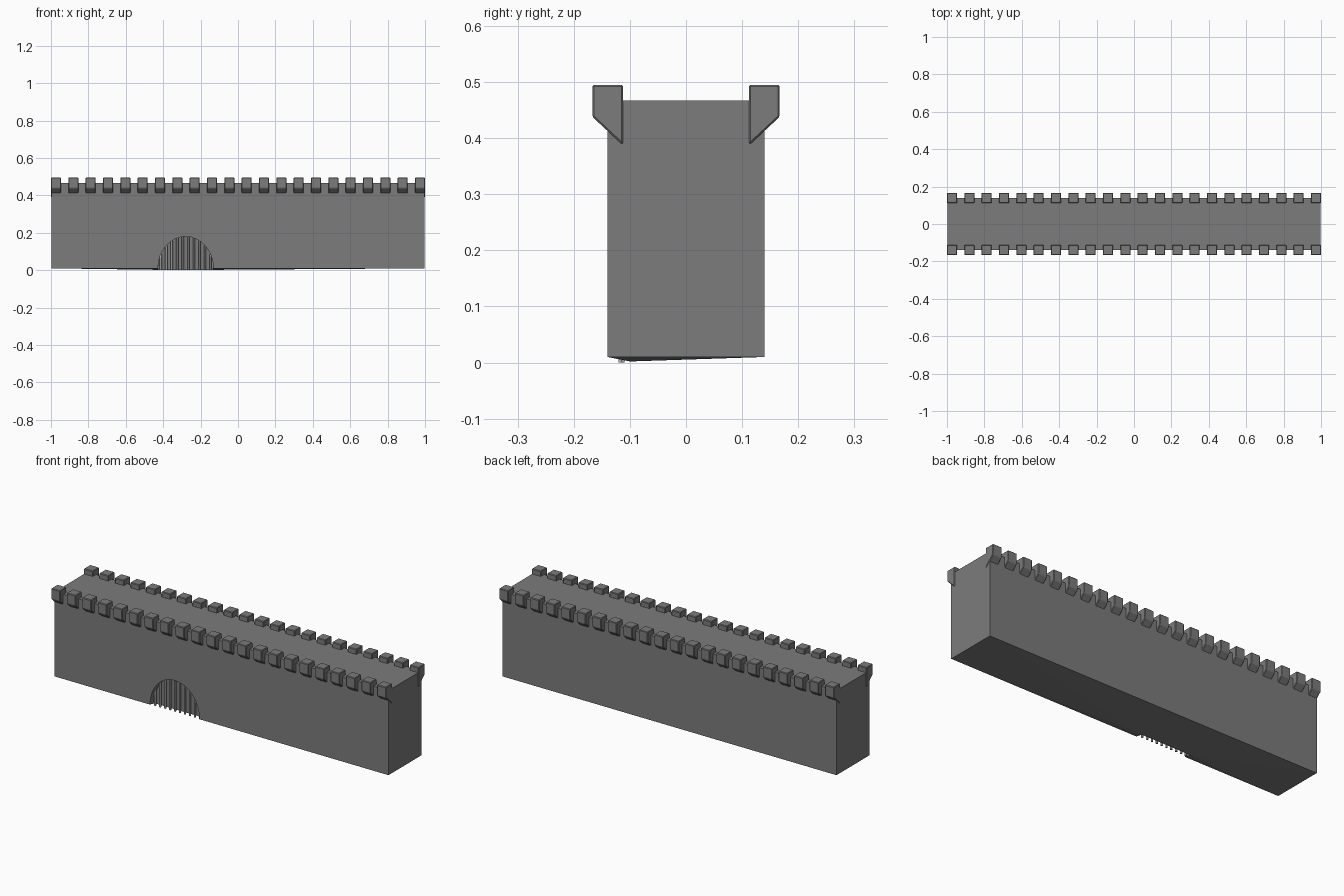
import bpy, bmesh, math
from mathutils import Vector

cube = bpy.data.objects.get("Cube")
if cube:
    bpy.data.objects.remove(cube, do_unlink=True)


def material(name, value):
    mat = bpy.data.materials.new(name)
    mat.use_nodes = True
    color = (value, value, value, 1)
    mat.diffuse_color = color
    mat.node_tree.nodes["Principled BSDF"].inputs["Base Color"].default_value = color
    return mat


stone = material("grey stone", 0.2)
metal = material("pale metal", 0.5)


def prism(name, points, vector, mat):
    """Extrude a closed outline along a vector."""
    bm = bmesh.new()
    face = bm.faces.new([bm.verts.new(p) for p in points])
    ext = bmesh.ops.extrude_face_region(bm, geom=[face])
    moved = [v for v in ext["geom"] if isinstance(v, bmesh.types.BMVert)]
    bmesh.ops.translate(bm, verts=moved, vec=Vector(vector))
    bmesh.ops.recalc_face_normals(bm, faces=bm.faces)
    mesh = bpy.data.meshes.new(name)
    bm.to_mesh(mesh)
    bm.free()
    mesh.materials.append(mat)
    obj = bpy.data.objects.new(name, mesh)
    bpy.context.collection.objects.link(obj)
    return obj


# Wall body with an arched recess in the front
FRONT, BACK, RECESS, BASE, TOP = -0.14, 0.14, -0.1, 0.01, 0.467
ARCH_X, ARCH_W, ARCH_H = -0.28, 0.148, 0.17
wall = prism("wall", [(-0.997, FRONT, BASE), (0.997, FRONT, BASE),
                      (0.997, FRONT, TOP), (-0.997, FRONT, TOP)],
             (0, BACK - FRONT, 0), stone)

arc = [math.pi * i / 16 for i in range(17)]
outline = [(ARCH_X + ARCH_W * math.cos(a), -0.2, BASE + ARCH_H * math.sin(a)) for a in arc]
outline += [(ARCH_X - ARCH_W, -0.2, -0.1), (ARCH_X + ARCH_W, -0.2, -0.1)]
cutter = prism("arch_cutter", outline, (0, RECESS + 0.2, 0), stone)
cut = wall.modifiers.new("arch", "BOOLEAN")
cut.object = cutter
cut.operation = "DIFFERENCE"
cut.solver = "EXACT"
bpy.context.view_layer.objects.active = wall
bpy.ops.object.modifier_apply(modifier=cut.name)
bpy.data.objects.remove(cutter, do_unlink=True)

# The underside dips slightly to the foot of the recess
bm = bmesh.new()
bm.from_mesh(wall.data)
bmesh.ops.triangulate(bm, faces=[f for f in bm.faces if f.normal.z < -0.9])
for v in bm.verts:
    if abs(v.co.y - RECESS) < 0.001 and abs(v.co.z - BASE) < 0.001:
        v.co.z = 0.002
bm.to_mesh(wall.data)
bm.free()

# Grate bars, each cut to the height of the arch
bars = 10
for i in range(bars):
    x = ARCH_X + ARCH_W * (-0.9 + 1.8 * i / (bars - 1))
    height = BASE + ARCH_H * math.sqrt(1 - ((x - ARCH_X) / ARCH_W) ** 2)
    ring = [(x + 0.006 * math.cos(k * math.pi / 3),
             -0.115 + 0.006 * math.sin(k * math.pi / 3), 0) for k in range(6)]
    prism("grate_bar", ring, (0, 0, height), metal)

# Overhanging battlements along both long sides
COUNT, WIDTH = 22, 0.054
for side, label in ((-1, "front"), (1, "back")):
    for i in range(COUNT):
        x = -1 + (2 - WIDTH) * i / (COUNT - 1)
        profile = [(0.112, 0.495), (0.167, 0.495), (0.167, 0.438), (0.112, 0.387)]
        block = prism(label + "_battlement", [(x, side * y, z) for y, z in profile],
                      (WIDTH, 0, 0), stone)
        bevel = block.modifiers.new("worn edges", "BEVEL")
        bevel.width = 0.003
        bevel.segments = 1
